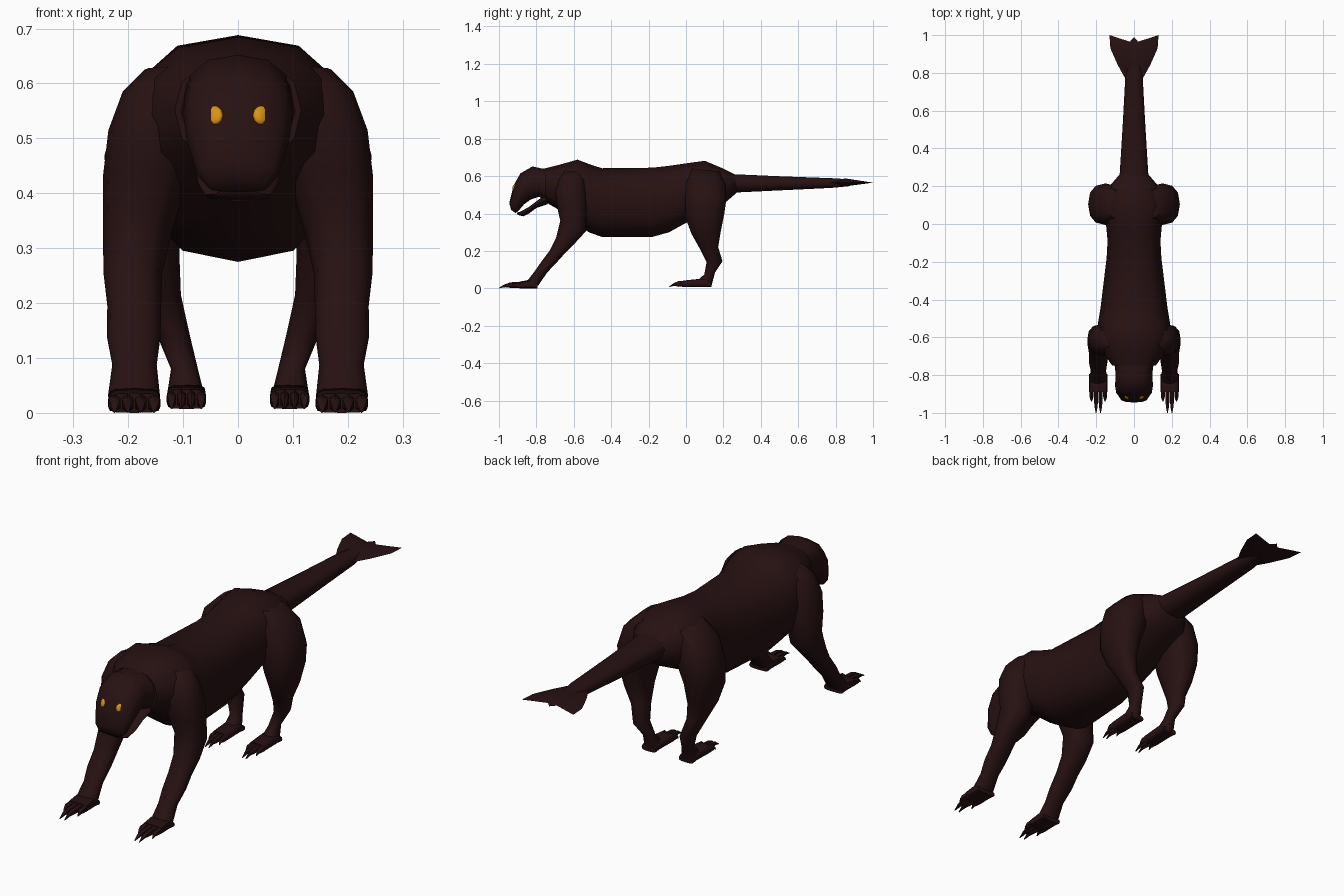
import bpy, bmesh, math
from mathutils import Vector

if "Cube" in bpy.data.objects:
    bpy.data.objects.remove(bpy.data.objects["Cube"])


def material(name, rgb):
    m = bpy.data.materials.new(name)
    m.diffuse_color = (*rgb, 1)
    m.use_nodes = True
    m.node_tree.nodes["Principled BSDF"].inputs["Base Color"].default_value = m.diffuse_color
    return m


FUR = material("dark fur", (0.02, 0.0055, 0.006))
AMBER = material("amber eye", (0.70, 0.29, 0.008))


def finish(name, bm, mat=FUR, mirror=False, angle=50):
    bmesh.ops.recalc_face_normals(bm, faces=bm.faces)
    me = bpy.data.meshes.new(name)
    bm.to_mesh(me)
    bm.free()
    me.materials.append(mat)
    ob = bpy.data.objects.new(name, me)
    bpy.context.collection.objects.link(ob)
    bpy.ops.object.select_all(action='DESELECT')
    ob.select_set(True)
    bpy.context.view_layer.objects.active = ob
    bpy.ops.object.shade_smooth_by_angle(angle=math.radians(angle))
    if mirror:
        mod = ob.modifiers.new("mirror", 'MIRROR')
        mod.use_clip = False
        mod.use_mirror_merge = False
    return ob


def spow(v, p):
    return math.copysign(abs(v) ** p, v)


def loft(bm, stations, n=12, p=0.85):
    """Skin rings; station = (y1, z1, y2, z2, x_min, x_max), a cut line in side view plus its width."""
    rings = []
    for y1, z1, y2, z2, xa, xb in stations:
        a, b = Vector((0, y1, z1)), Vector((0, y2, z2))
        mid, half = (a + b) / 2, (a - b) / 2
        ring = []
        for i in range(n):
            t = 2 * math.pi * i / n + (math.pi / n if n < 8 else 0)
            co = mid + half * spow(math.sin(t), p)
            co.x = (xa + xb) / 2 + (xb - xa) / 2 * spow(math.cos(t), p)
            ring.append(bm.verts.new(co))
        rings.append(ring)
    for r, s in zip(rings, rings[1:]):
        for i in range(n):
            j = (i + 1) % n
            bm.faces.new((r[i], r[j], s[j], s[i]))
    bm.faces.new(rings[0])
    bm.faces.new(rings[-1])


def part(name, stations, mirror=False, n=12, p=0.85):
    bm = bmesh.new()
    loft(bm, stations, n, p)
    return finish(name, bm, mirror=mirror)


def centred(rows):
    return [(*r[:4], -r[4], r[4]) for r in rows]


# Torso: y, top, bottom, half width
torso = [(-.75, .642, .46, .115), (-.68, .66, .42, .165), (-.58, .688, .34, .195),
         (-.52, .665, .30, .19), (-.45, .642, .275, .178), (-.18, .645, .275, .145),
         (-.09, .655, .30, .14), (0, .668, .35, .148), (.10, .682, .40, .155),
         (.20, .64, .45, .13), (.27, .605, .51, .07)]
part("torso", centred([(y, t, y, b, w) for y, t, b, w in torso]), p=0.82)

# Head with drooping muzzle, and lower jaw
part("head", centred([
    (-.68, .65, -.68, .43, .13), (-.77, .64, -.75, .46, .10), (-.82, .652, -.785, .49, .098),
    (-.885, .615, -.83, .475, .10), (-.922, .55, -.865, .45, .094),
    (-.945, .455, -.895, .415, .075), (-.935, .42, -.912, .402, .055)]))
part("jaw", centred([
    (-.74, .51, -.74, .45, .085), (-.80, .465, -.80, .43, .078), (-.84, .435, -.84, .40, .072),
    (-.885, .41, -.87, .385, .06), (-.905, .405, -.90, .393, .04)]))

# Eyes
bm = bmesh.new()
bmesh.ops.create_uvsphere(bm, u_segments=8, v_segments=6, radius=1)
eye = finish("eyes", bm, AMBER)
for v in eye.data.vertices:
    x, y, z = v.co.x * .018, v.co.y * .009, v.co.z * .018
    y, z = y - .35 * z * -1, z
    v.co = (x + .045, y + .55 * x - .914, z + .542)
eye.modifiers.new("mirror", 'MIRROR').use_mirror_merge = False

# Legs: front edge y z, rear edge y z, inner x, outer x
part("front_leg", [
    (-.65, .63, -.55, .62, .06, .17), (-.68, .59, -.54, .58, .06, .21),
    (-.70, .52, -.53, .51, .07, .236), (-.69, .44, -.53, .42, .09, .246),
    (-.672, .36, -.535, .305, .12, .246), (-.695, .27, -.595, .24, .138, .245),
    (-.73, .20, -.645, .19, .14, .238), (-.775, .14, -.69, .14, .141, .239),
    (-.81, .09, -.742, .085, .148, .229), (-.845, .045, -.79, .015, .142, .237)], mirror=True)
part("hind_leg", [
    (.03, .64, .18, .625, .04, .14), (0, .57, .21, .56, .05, .212),
    (-.005, .47, .215, .47, .06, .243), (.0, .37, .205, .40, .09, .24),
    (.03, .29, .185, .30, .107, .215), (.075, .21, .172, .22, .104, .178),
    (.11, .14, .195, .145, .088, .148), (.098, .075, .155, .085, .073, .122),
    (.06, .04, .137, .015, .06, .13)], mirror=True)


def foot(name, heel, length, toe, xa, xb, z0):
    """Flat paw with four toes, the middle two ending in long claws."""
    bm = bmesh.new()
    ball = heel - length
    loft(bm, [(heel, z0 + .025, heel, z0, xa, xb),
              (heel - .04, z0 + .046, heel - .03, z0, xa, xb),
              (ball, z0 + .036, ball, z0, xa, xb)], 12, 0.55)
    w = (xb - xa) / 4
    for k in range(4):
        x, reach = xa + w * k, toe if k in (1, 2) else toe * .45
        m = x + w / 2
        loft(bm, [(ball + .02, z0 + .036, ball + .02, z0, x, x + w),
                  (ball - reach * .45, z0 + .032, ball - reach * .4, z0 + .002, x, x + w),
                  (ball - reach * .75, z0 + .02, ball - reach * .7, z0 + .006, m - w * .35, m + w * .35),
                  (ball - reach, z0 + .003, ball - reach, z0, m - .002, m + .002)], 6)
    finish(name, bm, mirror=True)


foot("front_foot", -.795, .095, .11, .141, .237, 0)
foot("hind_foot", .135, .135, .09, .058, .13, .007)

# Tail
part("tail", centred([
    (.18, .625, .18, .49, .095), (.26, .612, .26, .51, .076), (.52, .60, .52, .523, .06),
    (.78, .59, .78, .536, .046), (.87, .584, .87, .545, .03)]), n=10)

# Forked tail fin: a thin double roof rising to the spine
half = [(.046, .77), (.085, .84), (.125, .93), (.13, 1.0), (.022, .965)]
outline = half + [(0, .99)] + [(-x, y) for x, y in reversed(half)]
bm = bmesh.new()
rim = [bm.verts.new((x, y, .565)) for x, y in outline]
for z in (.588, .545):
    apex = bm.verts.new((0, .85, z))
    for i, v in enumerate(rim):
        bm.faces.new((v, rim[(i + 1) % len(rim)], apex))
finish("tail_fin", bm)
